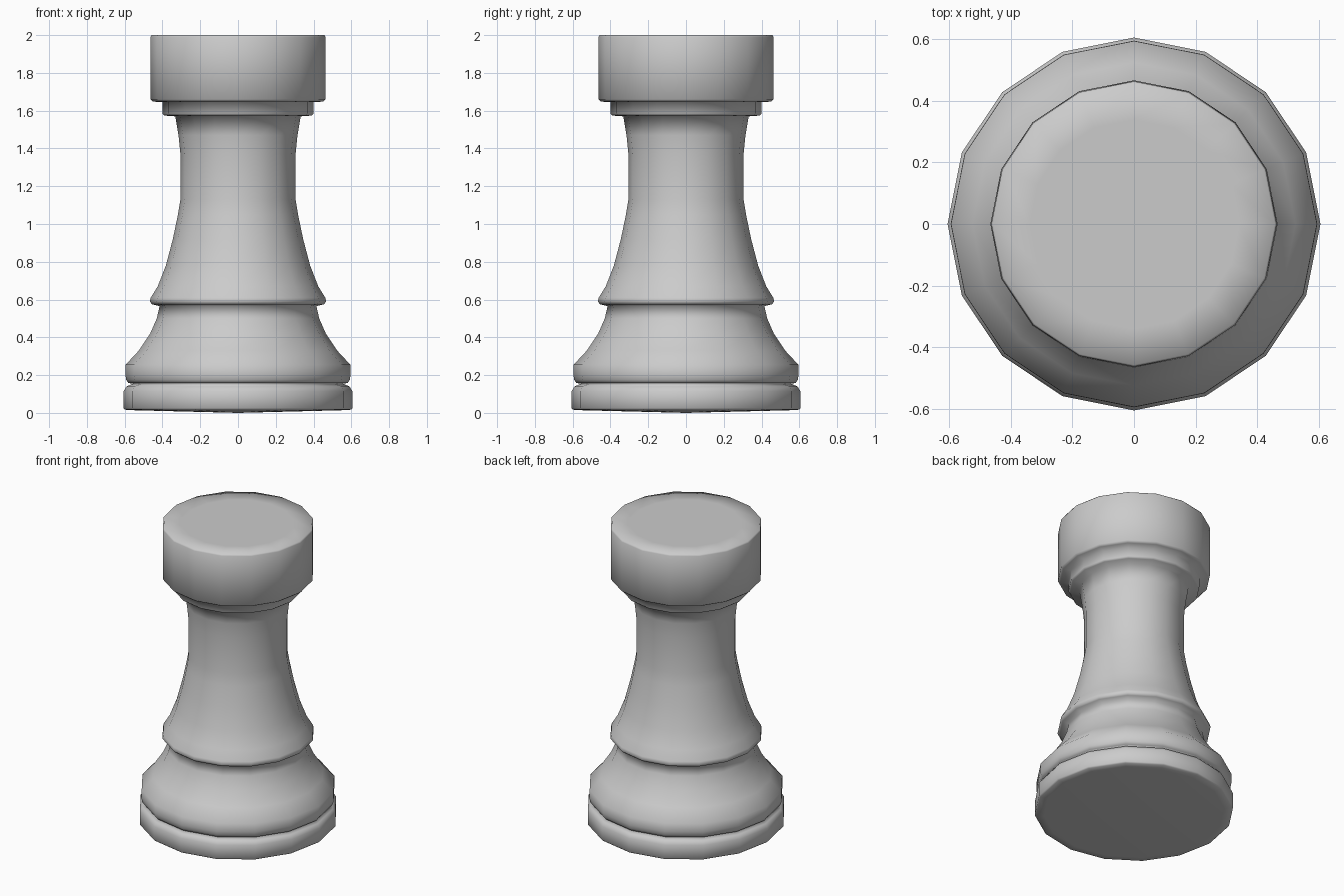
import bpy, bmesh, math

if "Cube" in bpy.data.objects:
    bpy.data.objects.remove(bpy.data.objects["Cube"])

SIDES = 16


def lathe(name, profile):
    """Revolve (radius, z) points around z; radius 0 makes a pole."""
    bm = bmesh.new()
    rings = []
    for r, z in profile:
        if r == 0:
            rings.append([bm.verts.new((0, 0, z))] * SIDES)
        else:
            rings.append([bm.verts.new((r * math.cos(2 * math.pi * i / SIDES),
                                        r * math.sin(2 * math.pi * i / SIDES), z))
                          for i in range(SIDES)])
    for low, high in zip(rings, rings[1:]):
        for i in range(SIDES):
            j = (i + 1) % SIDES
            bm.faces.new(dict.fromkeys((low[i], low[j], high[j], high[i])))
    bmesh.ops.recalc_face_normals(bm, faces=bm.faces)
    for f in bm.faces:
        f.smooth = True
    mesh = bpy.data.meshes.new(name)
    bm.to_mesh(mesh)
    bm.free()
    obj = bpy.data.objects.new(name, mesh)
    bpy.context.collection.objects.link(obj)
    return obj


# Bottom disc and foot ring
foot = [(0, 0), (0.55, 0.014), (0.598, 0.017), (0.606, 0.025),
        (0.606, 0.115), (0.59, 0.14), (0.555, 0.155)]
# Flared lower base
flare = [(0.58, 0.158), (0.592, 0.175), (0.596, 0.2), (0.595, 0.255),
         (0.525, 0.33), (0.465, 0.42), (0.43, 0.5), (0.415, 0.565)]
# Collar ridge and tapering stem
stem = [(0.455, 0.575), (0.467, 0.59), (0.462, 0.61), (0.425, 0.67),
        (0.382, 0.78), (0.345, 0.92), (0.318, 1.05), (0.305, 1.13),
        (0.305, 1.37), (0.315, 1.47), (0.332, 1.57)]
# Neck ring
neck = [(0.39, 1.574), (0.4, 1.585), (0.4, 1.645)]
# Head with flat top
head = [(0.45, 1.648), (0.464, 1.66), (0.464, 1.99), (0.458, 2.0),
        (0.34, 2.0), (0, 2.0)]

lathe("turned_chess_piece", foot + flare + stem + neck + head)
